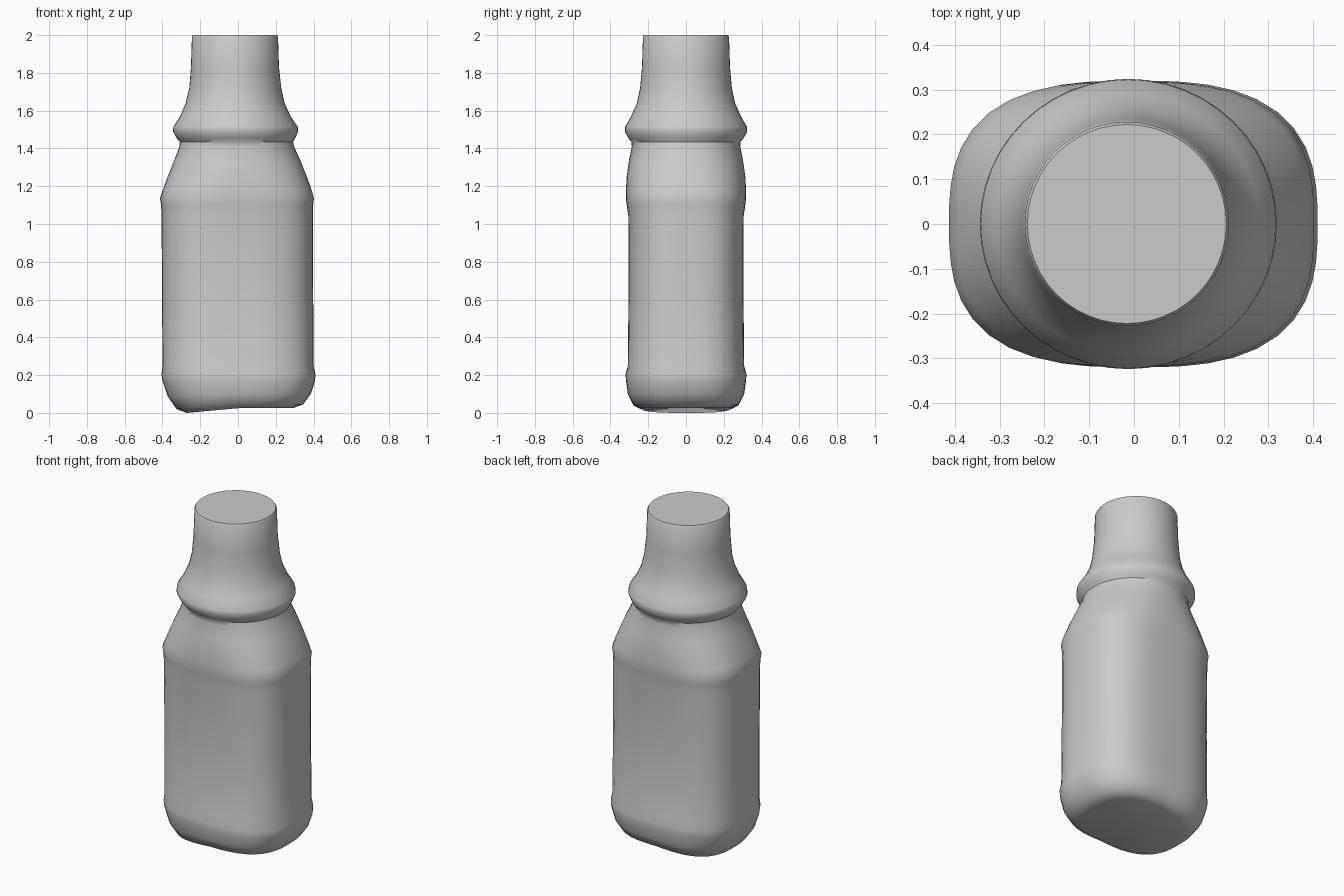
import bpy, bmesh, math

SIDES = 48
# z, left x, right x, half depth, roundness exponent (2 = ellipse)
PROFILE = [
    (0.025, -0.27, 0.29, 0.235, 2.8),
    (0.045, -0.325, 0.345, 0.28, 2.8),
    (0.10, -0.372, 0.385, 0.308, 2.8),
    (0.17, -0.40, 0.408, 0.318, 2.8),
    (0.205, -0.405, 0.410, 0.32, 2.8),
    (0.25, -0.400, 0.400, 0.308, 2.9),
    (0.65, -0.402, 0.398, 0.304, 2.9),
    (1.04, -0.405, 0.396, 0.305, 2.9),
    (1.10, -0.407, 0.397, 0.314, 2.8),
    (1.135, -0.413, 0.402, 0.318, 2.8),
    (1.18, -0.398, 0.39, 0.318, 2.6),
    (1.25, -0.373, 0.365, 0.314, 2.4),
    (1.33, -0.34, 0.333, 0.303, 2.2),
    (1.41, -0.31, 0.297, 0.287, 2.05),
    (1.435, -0.308, 0.292, 0.289, 2.0),
    (1.455, -0.325, 0.303, 0.306, 2.0),
    (1.49, -0.344, 0.319, 0.324, 2.0),
    (1.515, -0.342, 0.316, 0.322, 2.0),
    (1.57, -0.307, 0.279, 0.291, 2.0),
    (1.64, -0.277, 0.247, 0.260, 2.0),
    (1.72, -0.258, 0.229, 0.243, 2.0),
    (1.83, -0.249, 0.217, 0.233, 2.0),
    (1.99, -0.244, 0.212, 0.228, 2.0),
    (2.00, -0.238, 0.206, 0.222, 2.0),
]


def ring(bm, z, left, right, depth, power):
    """Superellipse section; the lowest rings tilt down to the left."""
    verts = []
    for i in range(SIDES):
        a = 2 * math.pi * i / SIDES
        c, s = math.cos(a), math.sin(a)
        r = (abs(c) ** power + abs(s) ** power) ** (-1 / power)
        x = (left + right) / 2 + (right - left) / 2 * r * c
        tilt = max(0, -x / 0.27) * 0.025 * max(0, 1 - (z - 0.025) / 0.12)
        verts.append(bm.verts.new((x, depth * r * s, z - tilt)))
    return verts


def cap(bm, loop, centre, flip):
    hub = bm.verts.new(centre)
    for i in range(SIDES):
        f = [loop[i], loop[(i + 1) % SIDES], hub]
        bm.faces.new(f[::-1] if flip else f)


# bottle: lofted body, shoulder, collar and neck
bm = bmesh.new()
rings = [ring(bm, *row) for row in PROFILE]
for low, high in zip(rings, rings[1:]):
    for i in range(SIDES):
        j = (i + 1) % SIDES
        bm.faces.new((low[i], low[j], high[j], high[i]))
cap(bm, rings[-1], (-0.016, 0, 2.0), False)
# shallow hollow in the base
cap(bm, rings[0], (0.01, 0, 0.045), True)

mesh = bpy.data.meshes.new("bottle")
bm.to_mesh(mesh)
bm.free()
bottle = bpy.data.objects.new("bottle", mesh)
bpy.context.collection.objects.link(bottle)

grey = bpy.data.materials.new("plain grey")
grey.diffuse_color = (0.6, 0.6, 0.6, 1)
mesh.materials.append(grey)

bpy.context.view_layer.objects.active = bottle
bottle.select_set(True)
bpy.ops.object.shade_smooth_by_angle(angle=math.radians(40))
